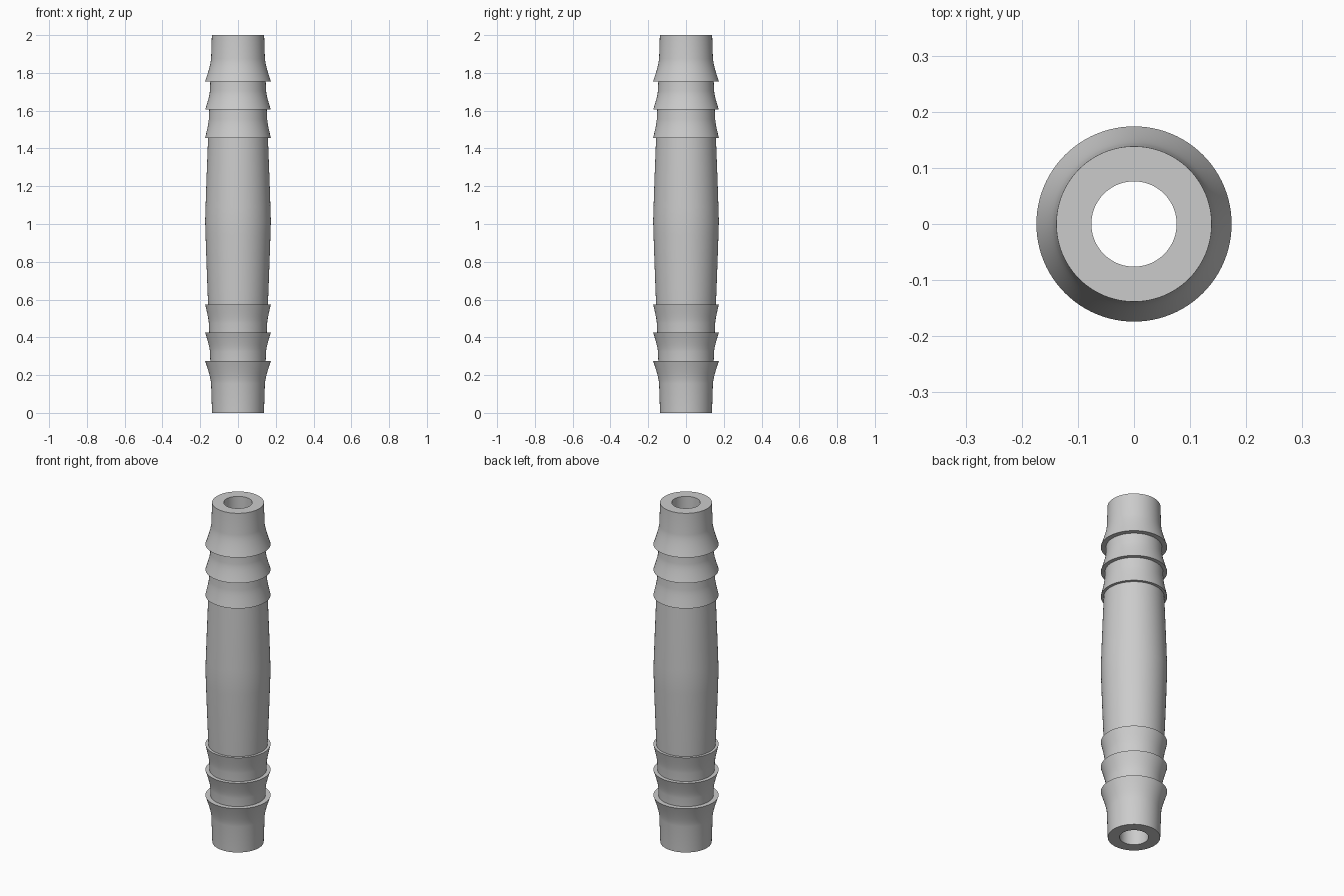
import bpy, bmesh, math

if "Cube" in bpy.data.objects:
    bpy.data.objects.remove(bpy.data.objects["Cube"])

MID, BORE, RIM, SIDES = 1.015, 0.076, 0.174, 96
BARBS = (0.44, 0.59, 0.74)


def core_radius(d):
    """Slightly bowed taper, d measured from the middle crease."""
    return RIM - 0.036 * d - 0.004 * math.sin(math.pi * min(d, 1)) * (d - 0.5)


def half_profile(length):
    """Radius and distance pairs from the middle out to one end."""
    pts = [(core_radius(BARBS[0] * i / 6), BARBS[0] * i / 6) for i in range(7)]
    for i, d in enumerate(BARBS):
        flare = 0.12 if i == 2 else 0.1
        # concave flare from the sharp rim back down to the core
        for k in range(7):
            t = k / 6
            z = d + flare * t
            base = core_radius(z)
            pts.append((base + (RIM - base) * (1 - t) ** 1.5, z))
        end = BARBS[i + 1] if i < 2 else length
        pts.append((core_radius(end), end))
    return pts


# Outer profile from the bottom to the top, closed through the bore
lower = [(r, MID - d) for r, d in half_profile(MID)]
upper = [(r, MID + d) for r, d in half_profile(2 - MID)]
profile = lower[::-1] + upper[1:] + [(BORE, 2), (BORE, 0)]

# Lathe the closed profile around z
bm = bmesh.new()
rings = []
for i in range(SIDES):
    a = 2 * math.pi * i / SIDES
    rings.append([bm.verts.new((r * math.cos(a), r * math.sin(a), z)) for r, z in profile])
for i in range(SIDES):
    a, b = rings[i], rings[(i + 1) % SIDES]
    for j in range(len(profile)):
        k = (j + 1) % len(profile)
        bm.faces.new((a[j], b[j], b[k], a[k]))
bmesh.ops.recalc_face_normals(bm, faces=bm.faces)
mesh = bpy.data.meshes.new("barbed_connector")
bm.to_mesh(mesh)
bm.free()

connector = bpy.data.objects.new("barbed_connector", mesh)
bpy.context.collection.objects.link(connector)

# Plain grey plastic
grey = bpy.data.materials.new("grey_plastic")
grey.use_nodes = True
grey.diffuse_color = (0.6, 0.6, 0.6, 1)
grey.node_tree.nodes["Principled BSDF"].inputs["Base Color"].default_value = (0.6, 0.6, 0.6, 1)
mesh.materials.append(grey)

bpy.context.view_layer.objects.active = connector
connector.select_set(True)
bpy.ops.object.shade_smooth_by_angle(angle=math.radians(30))
